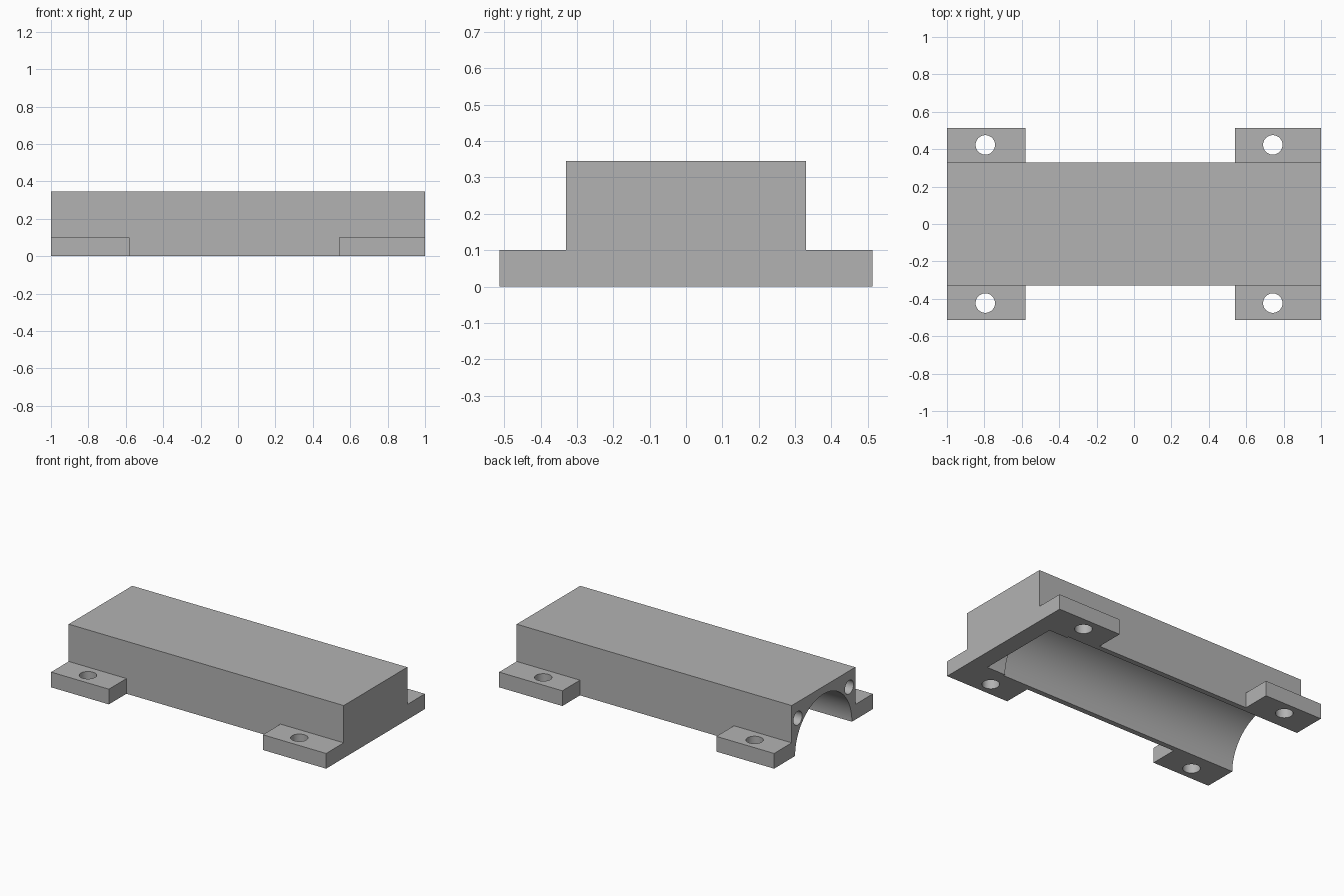
import bpy, math

if "Cube" in bpy.data.objects:
    bpy.data.objects.remove(bpy.data.objects["Cube"], do_unlink=True)

HALF_W, HEIGHT = 0.33, 0.345     # main block
TAB_Y, TAB_H = 0.513, 0.10       # mounting tabs
ARCH_R = 0.295                   # half-round channel

grey = bpy.data.materials.new("plain grey")
grey.use_nodes = True
grey.diffuse_color = (0.45, 0.45, 0.45, 1)
grey.node_tree.nodes["Principled BSDF"].inputs["Base Color"].default_value = (0.45, 0.45, 0.45, 1)


def box(name, x0, x1, y0, y1, z0, z1):
    bpy.ops.mesh.primitive_cube_add(size=1, location=((x0 + x1) / 2, (y0 + y1) / 2, (z0 + z1) / 2))
    ob = bpy.context.object
    ob.name = name
    ob.scale = (x1 - x0, y1 - y0, z1 - z0)
    bpy.ops.object.transform_apply(location=True, rotation=True, scale=True)
    ob.data.materials.append(grey)
    return ob


def cylinder(name, radius, length, centre, along_x=False, sides=48):
    turn = (0, math.pi / 2, 0) if along_x else (0, 0, 0)
    bpy.ops.mesh.primitive_cylinder_add(vertices=sides, radius=radius, depth=length,
                                        location=centre, rotation=turn)
    ob = bpy.context.object
    ob.name = name
    ob.hide_render = True
    bpy.ops.object.transform_apply(location=True, rotation=True, scale=True)
    ob.data.materials.append(grey)
    return ob


def combine(target, other, operation):
    mod = target.modifiers.new(operation.lower(), 'BOOLEAN')
    mod.operation = operation
    mod.solver = 'EXACT'
    mod.object = other
    bpy.ops.object.select_all(action='DESELECT')
    target.select_set(True)
    bpy.context.view_layer.objects.active = target
    bpy.ops.object.modifier_apply(modifier=mod.name)
    bpy.data.objects.remove(other, do_unlink=True)


# Main block with four mounting tabs
housing = box("housing", -1, 1, -HALF_W, HALF_W, 0, HEIGHT)
for x0, x1 in ((-1, -0.58), (0.54, 1)):
    for side in (-1, 1):
        y0, y1 = sorted((side * 0.315, side * TAB_Y))
        combine(housing, box("tab", x0, x1, y0, y1, 0, TAB_H), 'UNION')

# Half-round channel, open at one end, with a slightly narrower inner end
for start, end, radius in ((-1.1, 0.75, ARCH_R), (0.6, 0.885, 0.283)):
    cutter = cylinder("channel_cutter", radius, end - start, ((start + end) / 2, 0, 0), True, 96)
    combine(housing, cutter, 'DIFFERENCE')

for side in (-1, 1):
    # Vertical bolt holes through the tabs
    for x in (-0.795, 0.742):
        cutter = cylinder("bolt_cutter", 0.052, 0.4, (x, side * 0.423, 0.05))
        combine(housing, cutter, 'DIFFERENCE')
    # Screw holes in the open end
    cutter = cylinder("screw_cutter", 0.045, 0.5, (-0.95, side * 0.267, 0.238), True)
    combine(housing, cutter, 'DIFFERENCE')

# Smooth curved walls, sharp corners
bpy.ops.object.select_all(action='DESELECT')
housing.select_set(True)
bpy.context.view_layer.objects.active = housing
bpy.ops.object.shade_smooth_by_angle(angle=math.radians(30))
